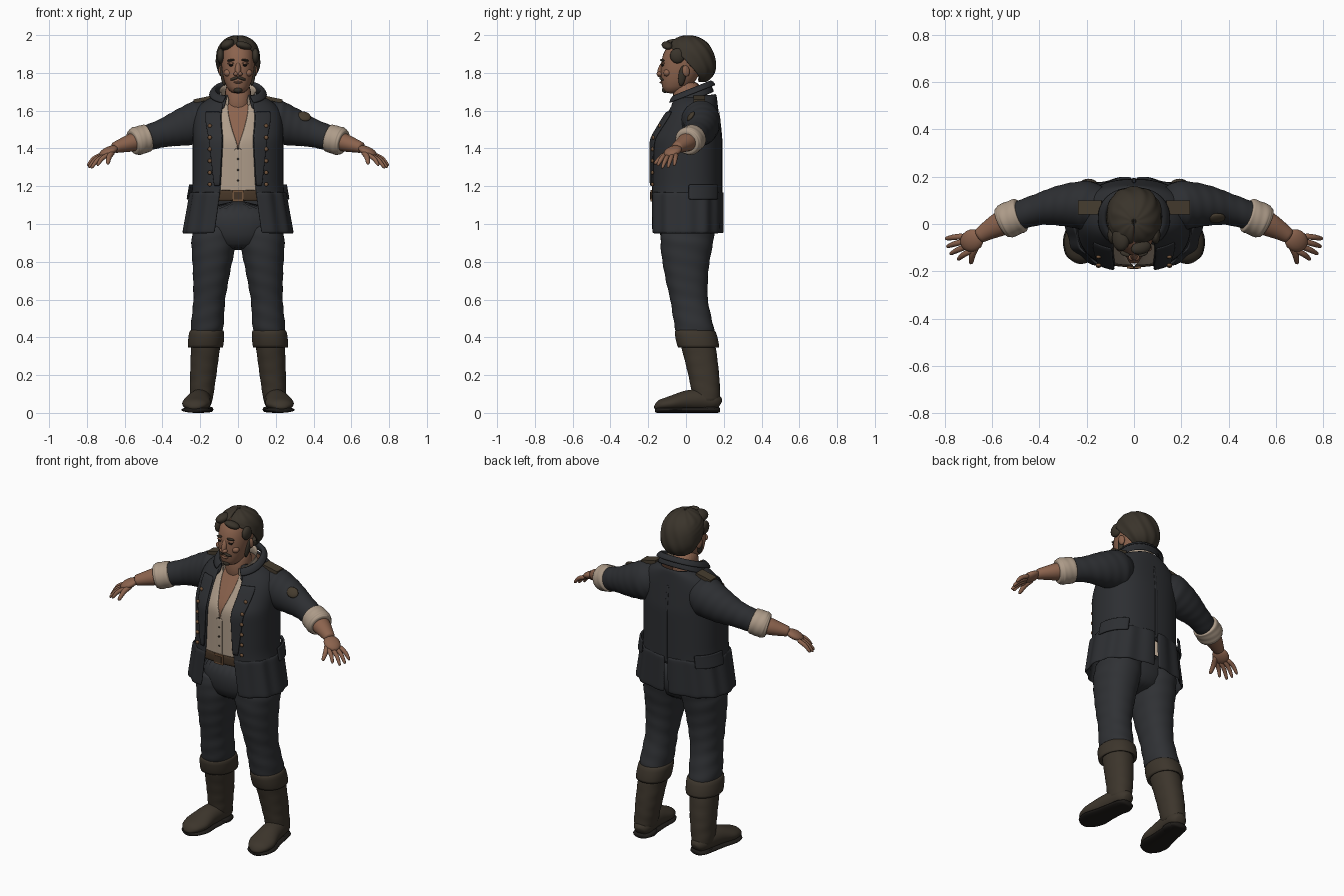
import bpy, bmesh, math
from mathutils import Vector, Matrix, Euler

if "Cube" in bpy.data.objects:
    bpy.data.objects.remove(bpy.data.objects["Cube"])


def material(name, red, green, blue):
    mat = bpy.data.materials.new(name)
    mat.use_nodes = True
    mat.diffuse_color = (red, green, blue, 1)
    shader = next(node for node in mat.node_tree.nodes if node.type == "BSDF_PRINCIPLED")
    shader.inputs["Base Color"].default_value = mat.diffuse_color
    shader.inputs["Roughness"].default_value = .8
    return mat


COAT = material("charcoal wool", .026, .028, .032)
PANTS = material("dark trousers", .029, .031, .035)
BOOT = material("brown boot leather", .046, .036, .025)
HAIR = material("dark brown hair", .042, .034, .024)
SKIN = material("tanned skin", .26, .125, .075)
SHIRT = material("cream linen", .42, .33, .25)
BELT = material("belt leather", .06, .036, .02)
BRASS = material("dull brass", .17, .09, .045)
SOLE = material("black sole", .014, .012, .01)
PATCH = material("worn brown patch", .06, .045, .028)


def finish(bm, name, mat, mirror=False, thick=0, subdivide=True, smooth=True):
    mesh = bpy.data.meshes.new(name)
    bm.to_mesh(mesh)
    bm.free()
    mesh.materials.append(mat)
    for face in mesh.polygons:
        face.use_smooth = smooth
    obj = bpy.data.objects.new(name, mesh)
    bpy.context.collection.objects.link(obj)
    if mirror:
        obj.modifiers.new("Mirror", "MIRROR").use_mirror_merge = False
    if thick:
        shell = obj.modifiers.new("Thickness", "SOLIDIFY")
        shell.thickness, shell.offset = thick, -1
    if subdivide:
        obj.modifiers.new("Smooth", "SUBSURF").levels = 1
        obj.modifiers["Smooth"].render_levels = 1


def bridge(rows, closed):
    """Mesh from rows of points; closed rows become a capped tube."""
    bm = bmesh.new()
    verts = [[bm.verts.new(point) for point in row] for row in rows]
    count = len(verts[0])
    for low, high in zip(verts, verts[1:]):
        for j in range(count if closed else count - 1):
            k = (j + 1) % count
            bm.faces.new((low[j], low[k], high[k], high[j]))
    if closed:
        bm.faces.new(verts[0][::-1])
        bm.faces.new(verts[-1])
        bmesh.ops.recalc_face_normals(bm, faces=bm.faces)
    return bm


def spread(start, end, count):
    return [start + (end - start) * i / (count - 1) for i in range(count)]


def refine(points, steps):
    out = [points[0]]
    for a, b in zip(points, points[1:]):
        out += [tuple(u + (v - u) * (i + 1) / steps for u, v in zip(a, b)) for i in range(steps)]
    return out


def ring_point(ring, degrees, power=2.4, lean=0):
    """Point on a ring (z, x, y, half width, half depth); angle 0 is the front."""
    z, x, y, width, depth = ring[:5]
    s, c = math.sin(math.radians(degrees)), math.cos(math.radians(degrees))
    py = y - depth * math.copysign(abs(c) ** (2 / power), c)
    return Vector((x + width * math.copysign(abs(s) ** (2 / power), s), py, z + lean * py))


def loft(name, mat, rings, n=24, power=2.2, lean=0, ripple=0, waves=2, twist=0, **options):
    """Upright body; rings that end with two angles make an open shell."""
    rows = []
    for z, x, y, width, depth, *arc in rings:
        row = []
        for angle in spread(*arc, n) if arc else spread(0, 360, n + 1)[:-1]:
            wave = ripple * math.sin(waves * math.radians(angle) + twist * z)
            row.append(ring_point((z, x, y, width + wave, depth + wave), angle, power, lean))
        rows.append(row)
    finish(bridge(rows, not arc), name, mat, **options)


def tube(name, mat, points, n=16, wrinkle=0, steps=2, **options):
    """Mirrored limb along points (x, y, z, half height, half width)."""
    points = refine(points, steps)
    rows = []
    for i, point in enumerate(points):
        centre = Vector(point[:3])
        along = Vector(points[min(i + 1, len(points) - 1)][:3]) - Vector(points[max(i - 1, 0)][:3])
        side = along.cross(Vector((0, 0, 1))).normalized()
        up = side.cross(along).normalized()
        row = []
        for angle in spread(0, math.tau, n + 1)[:-1]:
            size = 1 + wrinkle * math.sin(2 * (angle + i))
            row.append(centre + size * (side * point[4] * math.cos(angle) + up * point[3] * math.sin(angle)))
        rows.append(row)
    finish(bridge(rows, True), name, mat, mirror=True, **options)


def blob(name, mat, place, size, turn=(0, 0, 0), box=False, mirror=True):
    matrix = Matrix.LocRotScale(Vector(place), Euler([math.radians(a) for a in turn]), Vector(size))
    bm = bmesh.new()
    if box:
        bmesh.ops.create_cube(bm, size=2, matrix=matrix)
    else:
        bmesh.ops.create_uvsphere(bm, u_segments=16, v_segments=10, radius=1, matrix=matrix)
    finish(bm, name, mat, mirror, subdivide=False, smooth=not box)


# Torso shape shared by coat, shirt, belt and trim: flared skirt, rounded shoulders
def torso(z, offset=0):
    rise, flare = max(0, z - 1.45) / .25, max(0, 1.2 - z)
    width = .24 * math.sqrt(1 - rise ** 4) + .18 * flare
    return z, 0, .06 * rise, width + offset, .19 - .09 * rise + offset


def opening(z):
    return 34 - 13 * z + 9 * max(0, z - 1.45) / .25


def panel(name, mat, bottom, top, start, end, offset=0, n=8, rows=9, **options):
    """Cloth on the torso between two angles, each a number or a rule of height."""
    at = lambda rule, z: rule(z) if callable(rule) else rule
    rings = [torso(z, offset) + (at(start, z), at(end, z)) for z in spread(bottom, top, rows)]
    loft(name, mat, rings, n, 2.4, **options)


# Coat
panel("coat_body", COAT, 1.12, 1.69, opening, lambda z: 360 - opening(z), n=56, rows=18, thick=.012)
panel("coat_skirt", COAT, .95, 1.17, opening, 179, .006, 48, ripple=.005, waves=13, mirror=True, thick=.012)
panel("coat_lapels", COAT, 1.2, 1.6, opening, lambda z: opening(z) + 8 + 45 * (z - 1.2), .012,
      mirror=True, thick=.01)
panel("pocket_flaps", COAT, 1.13, 1.21, 92, 142, .022, mirror=True, thick=.012)
panel("back_seam", COAT, 1.13, 1.6, 179, 181, .004, 3, thick=.004)
COLLAR = [(1.64, .15), (1.69, .12), (1.71, .125), (1.67, .15)]
loft("coat_collar", COAT, [(z, 0, .025, r, r * .85, 28, 332) for z, r in COLLAR], 40, lean=.4, thick=.01)
for height in spread(1.21, 1.52, 6):
    blob("coat_button", BRASS, ring_point(torso(height, .014), 32), (.011, .008, .011))
blob("shoulder_straps", PATCH, (.185, .07, 1.66), (.05, .03, .01), (0, 12, 0), box=True)

# Shirt, open chest and neck
chest_gap = lambda z: max(0, 60 * (z - 1.42))
panel("shirt", SHIRT, 1.12, 1.68, chest_gap, lambda z: 360 - chest_gap(z), -.014, 56, 16, thick=.006)
panel("shirt_placket", SHIRT, 1.17, 1.4, -3, 3, -.009, 4, thick=.004)
loft("shirt_collar", SHIRT, [(z, 0, .015, r, r, 30, 330) for z, r in ((1.64, .1), (1.69, .09), (1.7, .1))],
     32, lean=.4, thick=.006)
for height in spread(1.23, 1.4, 4):
    blob("shirt_button", PATCH, ring_point(torso(height, -.007), 0), (.005, .004, .005), mirror=False)
panel("chest", SKIN, 1.3, 1.68, 0, 360, -.022, 40)
loft("neck", SKIN, [(z, 0, .005, .07, .075) for z in (1.56, 1.65, 1.77)])

# Belt and buckle
panel("belt", BELT, 1.12, 1.18, 0, 360, -.007, 48, 3, thick=.01)
blob("buckle", BRASS, (0, -.184, 1.15), (.03, .005, .03), box=True, mirror=False)
blob("buckle_centre", BELT, (0, -.186, 1.15), (.02, .005, .02), box=True, mirror=False)


# Legs follow one centreline that bends back toward the heel
def leg(profile, steps=1):
    return [(z, .2 - .08 * z, .055 * (1 + math.cos(math.pi * z / .8)), r, r * 1.18)
            for z, r in refine(profile, steps)]


loft("trouser_hips", PANTS, [(z, 0, 0, r, r * .4 + .06) for z, r in ((.86, .1), (.92, .21), (1.13, .23))], 32)
loft("trouser_legs", PANTS, leg([(.38, .08), (.45, .088), (.6, .084), (.75, .1), (.9, .12), (1, .12)], 5),
     ripple=.003, twist=75, mirror=True)
loft("boot_shafts", BOOT, leg([(.05, .06), (.2, .07), (.38, .08)], 5), ripple=.003, twist=90, mirror=True)
loft("boot_cuffs", BOOT, leg([(.37, .07), (.34, .09), (.35, .096), (.42, .096), (.44, .09), (.44, .07)]),
     ripple=.003, mirror=True)

# Feet point slightly outward: (y, half height, half width) from heel to toe
FOOT = [(.18, .03, .03), (.15, .05, .055), (.08, .06, .06), (0, .055, .065), (-.08, .04, .08),
        (-.14, .03, .06), (-.165, .01, .02)]
tube("boot_feet", BOOT, [(.21 - .13 * y, y, h + .01, h, w) for y, h, w in FOOT], mirror_steps := 20)
tube("boot_soles", SOLE, [(.21 - .13 * y, y, .016, .016, w + .006) for y, h, w in FOOT])
loft("boot_heels", SOLE, [(z, .19, .115, .06, .065) for z in (0, .018, .036)], mirror=True)


# Arms follow one curve that drops outward and bends forward
def arm(profile, flat=1):
    return [(x, .08 - .8 * (x - .25) ** 2, 1.6 - .3 * x, r, r * flat) for x, r in refine(profile, 3)]


tube("coat_sleeves", COAT, arm([(.12, .09), (.2, .12), (.3, .1), (.4, .075), (.5, .066)], .9), 20, .02)
tube("shirt_cuffs", SHIRT, arm([(.47, .05), (.48, .075), (.54, .077), (.56, .065), (.56, .04)]), 20, .02)
tube("forearms", SKIN, arm([(.5, .058), (.58, .046), (.66, .028)], 1.1))
blob("left_sleeve_patch", PATCH, (.35, .025, 1.57), (.037, .03, .012), (52, 14, 0), mirror=False)


# Hands: palm, four fanned fingers and a thumb
def finger(name, base, tip, radius):
    bend = (base + tip) / 2 + Vector((.008, 0, .008))
    tube(name, SKIN, [(*base, radius, radius), (*bend, radius, radius), (*tip, radius * .6, radius * .6)], 10)


blob("palms", SKIN, (.685, -.07, 1.385), (.055, .047, .023), (0, 25, -32))
across = Vector((.5, .85, 0))
for i, reach in zip((1.5, .5, -.5, -1.5), (.9, 1.05, 1.1, .9)):
    base = Vector((.7, -.08, 1.37)) + across * i * .023
    finger("fingers", base, base + Vector((.08, -.03, -.07)) * reach + across * i * .012, .013)
finger("thumbs", Vector((.66, -.08, 1.385)), Vector((.69, -.17, 1.315)), .016)

# Head and face
loft("head", SKIN, [(1.69, 0, -.08, .03, .03), (1.72, 0, -.05, .064, .08), (1.8, 0, -.03, .085, .105),
                    (1.86, 0, -.01, .09, .125), (1.94, 0, 0, .085, .11), (1.98, 0, 0, .04, .05)], 28)
blob("nose", SKIN, (0, -.13, 1.82), (.016, .018, .045), (-20, 0, 0), mirror=False)
blob("nostrils", SKIN, (.01, -.14, 1.795), (.014, .016, .012))
blob("ears", SKIN, (.09, 0, 1.81), (.012, .02, .03), (10, 0, 15))
blob("cheeks", SKIN, (.05, -.1, 1.8), (.026, .02, .02))
blob("eyes", SOLE, (.035, -.122, 1.84), (.014, .009, .006))
blob("eyelids", SKIN, (.035, -.12, 1.85), (.02, .012, .007))
blob("eyebrows", HAIR, (.038, -.126, 1.867), (.022, .01, .006), (0, 8, 20))
blob("moustache", HAIR, (.02, -.128, 1.77), (.024, .011, .008), (0, 18, 18))
blob("lower_lip", SKIN, (0, -.13, 1.75), (.024, .01, .006), mirror=False)
blob("chin_beard", HAIR, (0, -.11, 1.71), (.024, .018, .017), mirror=False)
blob("sideburns", HAIR, (.08, -.02, 1.785), (.012, .02, .055), (-8, 8, 0))


# Hair: a rounded shell open around the face, with loose locks
def hair_ring(u):
    gap = max(0, 75 - 40 * u - 130 * max(0, u) ** 2)
    radius = .118 * math.sqrt(1 - abs(u) ** 2.5)
    return 1.87 + .13 * u, 0, .03 - .02 * u, radius, radius * 1.06, gap, 360 - gap


loft("hair", HAIR, [hair_ring(math.sin(math.radians(a))) for a in range(-71, 90, 10)], 48,
     ripple=.003, waves=11, twist=40, thick=.02)
blob("temple_locks", HAIR, (.092, -.045, 1.89), (.02, .04, .04), (20, 0, 0))
blob("fringe_lock", HAIR, (.03, -.1, 1.945), (.045, .028, .02), (0, 15, 15), mirror=False)
blob("crown_lock", HAIR, (-.055, -.06, 1.95), (.04, .055, .027), (0, -25, 0), mirror=False)
